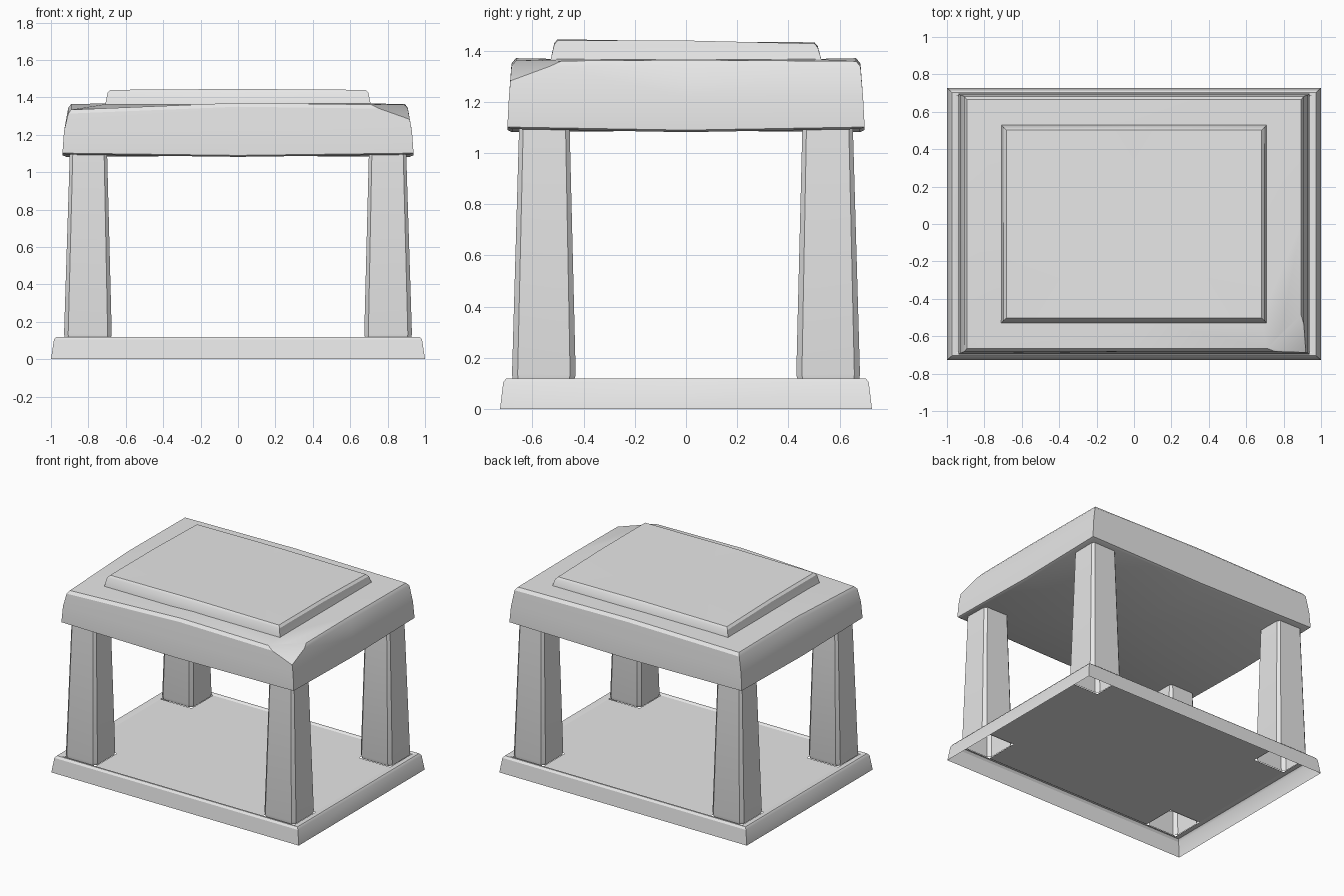
import bpy, bmesh, math
from mathutils import Vector

cube = bpy.data.objects.get("Cube")
if cube:
    bpy.data.objects.remove(cube, do_unlink=True)

STONE = (0.8, 0.8, 0.8, 1.0)
stone = bpy.data.materials.new("grey_stone")
stone.use_nodes = True
stone.diffuse_color = STONE
stone.node_tree.nodes["Principled BSDF"].inputs["Base Color"].default_value = STONE


def finish(name, bm, recalc=True):
    if recalc:
        bmesh.ops.recalc_face_normals(bm, faces=bm.faces[:])
    mesh = bpy.data.meshes.new(name)
    bm.to_mesh(mesh)
    bm.free()
    mesh.materials.append(stone)
    obj = bpy.data.objects.new(name, mesh)
    bpy.context.collection.objects.link(obj)
    bpy.ops.object.select_all(action='DESELECT')
    obj.select_set(True)
    bpy.context.view_layer.objects.active = obj
    bpy.ops.object.shade_smooth_by_angle(angle=math.radians(30))
    return obj


def loft(bm, rings, close_start=False, close_end=False):
    """Skin a list of closed rings of points."""
    loops = [[bm.verts.new(p) for p in ring] for ring in rings]
    n = len(loops[0])
    for a, b in zip(loops, loops[1:]):
        for i in range(n):
            j = (i + 1) % n
            bm.faces.new((a[i], a[j], b[j], b[i]))
    for loop, wanted in ((loops[0], close_start), (loops[-1], close_end)):
        if wanted:
            # fan from a centre point so that bowed surfaces stay clean
            centre = sum((v.co for v in loop), Vector()) / n
            c = bm.verts.new(centre)
            for i in range(n):
                bm.faces.new((loop[i], loop[(i + 1) % n], c))
    return loops


def ring(hx, hy, z, bow=None):
    """Rectangle with edge midpoints; bow adds a height offset by position."""
    signs = [(-1, -1), (0, -1), (1, -1), (1, 0), (1, 1), (0, 1), (-1, 1), (-1, 0)]
    return [(sx * hx, sy * hy, z + (bow(sx, sy) if bow else 0)) for sx, sy in signs]


# Base: open-bottomed plinth skirt with a bevelled rim
bm = bmesh.new()
loft(bm, [ring(1.0, 0.727, 0), ring(0.984, 0.714, 0.105),
          ring(0.972, 0.702, 0.12), ring(0.955, 0.69, 0.12),
          ring(0.928, 0.678, 0.112)])
finish("base_rim", bm)

# Base floor, with openings under the hollow pillars
bm = bmesh.new()
xs = (-0.928, -0.677, 0.677, 0.928)
ys = (-0.678, -0.432, 0.432, 0.678)
grid = [[bm.verts.new((x, y, 0.112)) for x in xs] for y in ys]
for j in range(3):
    for i in range(3):
        if i == 1 or j == 1:
            bm.faces.new((grid[j][i], grid[j][i + 1], grid[j + 1][i + 1], grid[j + 1][i]))
finish("base_floor", bm, recalc=False)


# Pillars: tapered hollow shafts with chamfered vertical edges
def shaft_ring(x0, x1, y0, y1, z, c):
    return [(x0 + c, y0, z), (x1 - c, y0, z), (x1, y0 + c, z), (x1, y1 - c, z),
            (x1 - c, y1, z), (x0 + c, y1, z), (x0, y1 - c, z), (x0, y0 + c, z)]


def pillar(name, sx, sy):
    bm = bmesh.new()
    loft(bm, [shaft_ring(0.680, 0.926, 0.437, 0.676, 0.112, 0.02),
              shaft_ring(0.675, 0.930, 0.431, 0.680, 0.135, 0.022),
              shaft_ring(0.700, 0.899, 0.455, 0.652, 1.11, 0.016)])
    for v in bm.verts:
        v.co.x *= sx
        v.co.y *= sy
    # all faces point away from the shaft's own axis
    for f in bm.faces:
        f.normal_update()
        out = f.calc_center_median() - Vector((0.803 * sx, 0.555 * sy, 0))
        out.z = 0
        if f.normal.dot(out) < 0:
            f.normal_flip()
    finish(name, bm, recalc=False)


for sy, depth in ((-1, "front"), (1, "back")):
    for sx, side in ((-1, "right"), (1, "left")):
        pillar(f"{depth}_{side}_pillar", sx, sy)


# Roof slab: slightly sagging underside, uneven top edge
def sag(sx, sy):
    return -0.012 if sx == 0 or sy == 0 else 0


def crown(sx, sy):
    if (sx, sy) == (-1, -1):
        return -0.025
    if sx == 0:
        return 0.012
    return 0.005 if sy == 0 else 0


bm = bmesh.new()
loft(bm, [ring(0.918, 0.68, 1.094, sag),
          ring(0.937, 0.697, 1.102, sag),
          ring(0.937, 0.697, 1.125),
          ring(0.930, 0.692, 1.22),
          ring(0.908, 0.682, 1.338, crown),
          ring(0.893, 0.665, 1.359, crown),
          ring(0.68, 0.50, 1.368)], True, True)
# broken-off corner
cut = bmesh.ops.bisect_plane(bm, geom=bm.verts[:] + bm.edges[:] + bm.faces[:],
                             plane_co=(0.70, -0.68, 1.36), plane_no=(1, -1, 2.9),
                             clear_outer=False)
normal = Vector((1, -1, 2.9))
origin = Vector((0.70, -0.68, 1.36))
gone = [v for v in bm.verts if (v.co - origin).dot(normal) > 1e-4 and v.co.x > 0.5 and v.co.y < -0.3]
bmesh.ops.delete(bm, geom=gone, context='VERTS')
bmesh.ops.holes_fill(bm, edges=[e for e in bm.edges if e.is_boundary], sides=0)
finish("roof_slab", bm)


# Raised panel on the roof, dipping a little towards the back
def dip(sx, sy):
    return (-0.012 if sy == 1 else 0) + (0.005 if sx == 0 else 0)


bm = bmesh.new()
loft(bm, [ring(0.715, 0.533, 1.345), ring(0.708, 0.528, 1.37),
          ring(0.697, 0.515, 1.425, dip), ring(0.682, 0.502, 1.44, dip)],
     True, True)
finish("roof_panel", bm)
